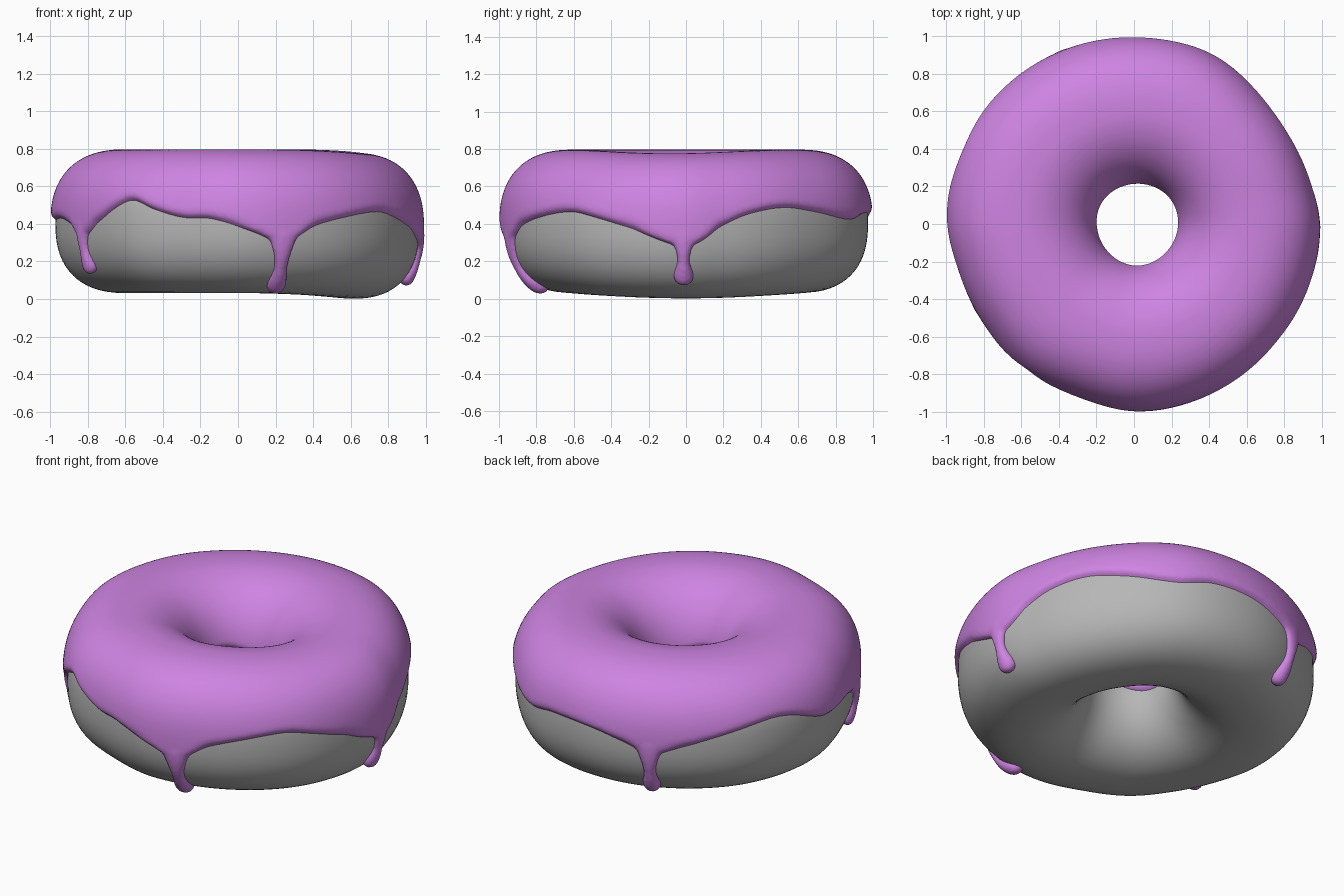
import bpy, bmesh, math
from math import sin, cos, radians, pi

if "Cube" in bpy.data.objects:
    bpy.data.objects.remove(bpy.data.objects["Cube"])

# Outline radius, icing edge height by angle (degrees counter-clockwise from +x)
RADIUS = [(0, .99), (14, .968), (42, .966), (67, 1.0), (90, 1.0), (113, 1.0), (131, 1.007),
          (146, 1.015), (161, 1.01), (180, .997), (196, .968), (214, .962), (232, .982),
          (251, .972), (270, .998), (292, .995), (324, .993), (341, .99)]
EDGE = [(0, .27), (5, .30), (12, .38), (21, .445), (34, .48), (46, .46), (64, .415), (77, .45),
        (94, .436), (107, .373), (113, .33), (119, .36), (135, .447), (152, .51), (161, .50),
        (176, .415), (190, .42), (200, .38), (208, .32), (219, .41), (228, .49), (234, .52),
        (242, .47), (252, .425), (261, .42), (270, .375), (276, .34), (280, .31), (284.3, .27),
        (289, .32), (294, .37), (304, .42), (320, .457), (329, .43), (342, .365), (354, .29)]


def lookup(table, deg):
    """Smooth periodic interpolation of (angle, value) pairs."""
    deg %= 360
    n = len(table)
    i = max(k for k in range(n) if table[k][0] <= deg)
    pt = lambda k: (table[k % n][0] + 360 * (k // n), table[k % n][1])
    (x0, y0), (x1, y1), (x2, y2), (x3, y3) = (pt(i + d) for d in (-1, 0, 1, 2))
    h = x2 - x1
    t = (deg - x1) / h
    m1, m2 = (y2 - y0) / (x2 - x0) * h, (y3 - y1) / (x3 - x1) * h
    return ((2*t**3 - 3*t*t + 1) * y1 + (t**3 - 2*t*t + t) * m1
            + (3*t*t - 2*t**3) * y2 + (t**3 - t*t) * m2)


def section(deg):
    """Dough cross-section at an angle: centre radius, half width, centre z, half height."""
    a = radians(deg)
    ro = lookup(RADIUS, deg) - .027
    ri = .238 + .018 * cos(a)
    top = .77 - .02 * max(0, cos(a + .14)) ** 4
    bot = .032 - .03 * max(0, cos(a)) ** 2
    return (ro + ri) / 2, (ro - ri) / 2, (top + bot) / 2, (top - bot) / 2


def surf(deg, phi, off=0):
    """Point on the dough; phi runs from the outside (0) over the top (pi/2) to the hole (pi)."""
    rc, a, zc, b = section(deg)
    c, s = cos(phi), sin(phi)
    n = 2.4 if c > 0 else 2.05
    r = rc + (a + off) * math.copysign(abs(c) ** (2 / n), c)
    z = zc + (b + off) * math.copysign(abs(s) ** (2 / n), s)
    return r * cos(radians(deg)), r * sin(radians(deg)), z


def phi_at(deg, z, n=2.4):
    """phi on the outside wall at height z."""
    _, _, zc, b = section(deg)
    s = max(-1, min(1, (z - zc) / b))
    return math.asin(math.copysign(abs(s) ** (n / 2), s))


def add_rings(bm, rings, closed):
    """Skin rings of points; either closed into a loop or capped at both ends."""
    vs = [[bm.verts.new(p) for p in ring] for ring in rings]
    n, m = len(vs), len(vs[0])
    for i in range(n if closed else n - 1):
        for j in range(m):
            k, l = (i + 1) % n, (j + 1) % m
            bm.faces.new((vs[i][j], vs[k][j], vs[k][l], vs[i][l]))
    if not closed:
        bm.faces.new(vs[0])
        bm.faces.new(vs[-1])


def finish(bm, name, colour_name, colour):
    bmesh.ops.recalc_face_normals(bm, faces=bm.faces)
    for f in bm.faces:
        f.smooth = True
    me = bpy.data.meshes.new(name)
    bm.to_mesh(me)
    bm.free()
    mat = bpy.data.materials.new(colour_name)
    mat.diffuse_color = (*colour, 1)
    mat.use_nodes = True
    mat.node_tree.nodes["Principled BSDF"].inputs["Base Color"].default_value = mat.diffuse_color
    me.materials.append(mat)
    ob = bpy.data.objects.new(name, me)
    bpy.context.collection.objects.link(ob)
    return ob


# Dough ring
bm = bmesh.new()
add_rings(bm, [[surf(d * 2.5, 2 * pi * j / 64) for j in range(64)] for d in range(144)], True)
finish(bm, "dough_ring", "plain_grey", (.47, .47, .47))

# Icing shell, thick with rounded rims
bm = bmesh.new()
rings = []
M = 60
for k in range(360):
    p0 = phi_at(k, lookup(EDGE, k))
    p1 = pi - .05 - .06 * sin(radians(3 * k))
    outer, inner = [], []
    for j in range(M + 1):
        t = j / M
        p = p0 + (p1 - p0) * t
        d = min(1, min(t, 1 - t) / .035)
        outer.append(surf(k, p, -.012 + .039 * math.sqrt(1 - (1 - d) ** 2)))
        inner.append(surf(k, p, -.024))
    rings.append(outer + inner[::-1])
add_rings(bm, rings, True)

# Drips: angle, tip height, neck half width, bulb half width
for deg, tip, neck, bulb in [(-75.7, .05, .036, .056), (-.8, .085, .033, .055),
                             (208, .145, .034, .050), (113, .10, .034, .052)]:
    top = lookup(EDGE, deg) + .08
    p0, p1 = phi_at(deg, top), phi_at(deg, tip)
    rings = []
    for i in range(41):
        t = i / 40
        w = neck + .05 * max(0, 1 - t / .45) ** 2
        s = max(0, min(1, (t - .45) / .35))
        w += (bulb - neck) * s * s * (3 - 2 * s)
        h = .03 + .014 * s
        e = max(.02, math.sqrt(max(0, 1 - max(0, (t - .84) / .16) ** 2)))
        rings.append([surf(deg + math.degrees(w * e * cos(q) / .93), p0 + (p1 - p0) * t, h * e * sin(q))
                      for q in (2 * pi * j / 20 for j in range(20))])
    add_rings(bm, rings, False)
icing = finish(bm, "icing", "purple_icing", (.62, .23, .76))

# Fuse the drips into the icing
rm = icing.modifiers.new("fuse", 'REMESH')
rm.mode = 'VOXEL'
rm.voxel_size = .0115
rm.use_smooth_shade = True
sm = icing.modifiers.new("soften", 'SMOOTH')
sm.factor = .5
sm.iterations = 4
